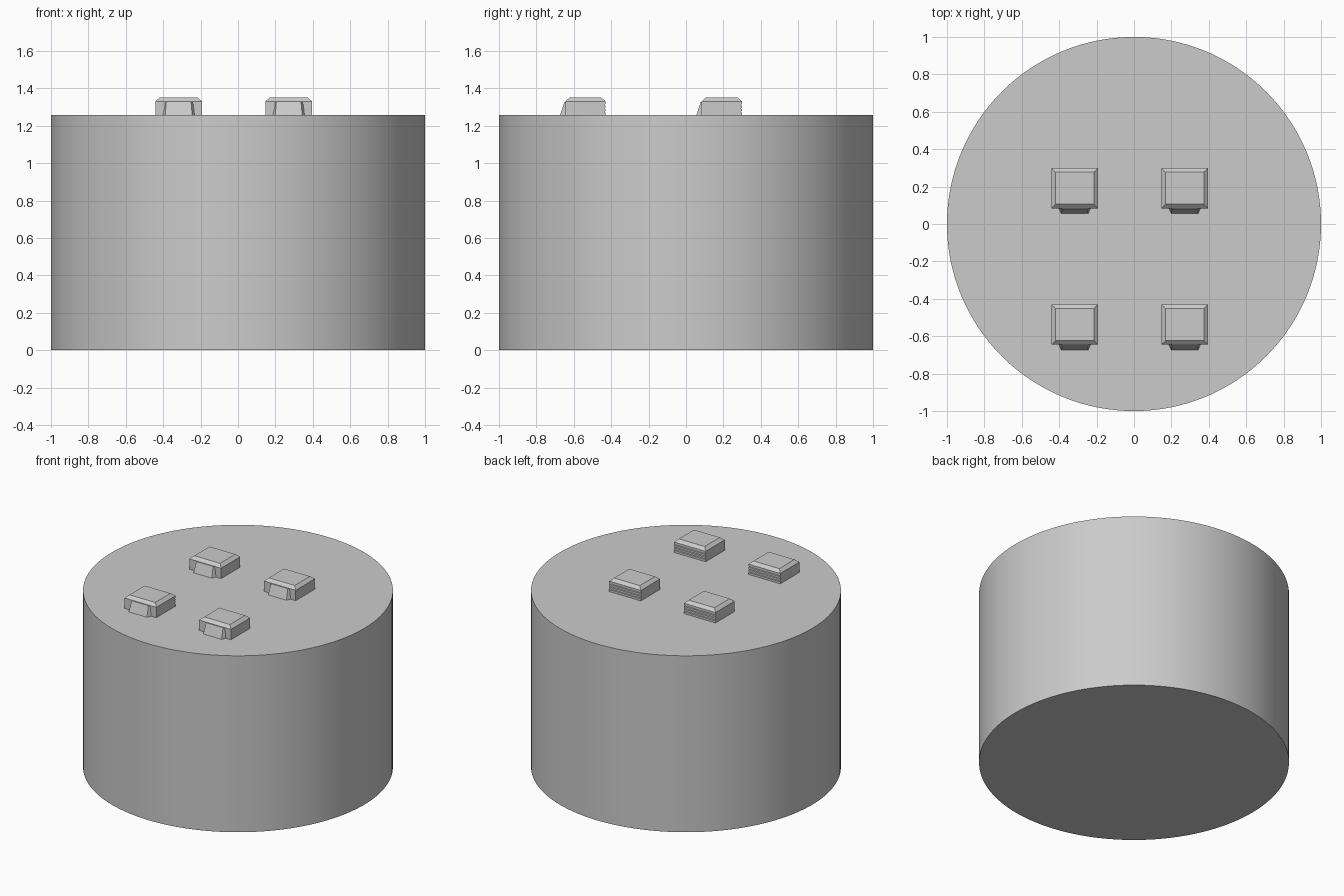
import bpy, bmesh, math

if "Cube" in bpy.data.objects:
    bpy.data.objects.remove(bpy.data.objects["Cube"])

H = 1.256          # height of the drum
grey = bpy.data.materials.new("plain grey")
grey.diffuse_color = (0.6, 0.6, 0.6, 1)
grey.use_nodes = True
grey.node_tree.nodes["Principled BSDF"].inputs["Base Color"].default_value = grey.diffuse_color


def make_object(name, bm):
    bmesh.ops.recalc_face_normals(bm, faces=bm.faces[:])
    me = bpy.data.meshes.new(name)
    bm.to_mesh(me)
    bm.free()
    me.materials.append(grey)
    ob = bpy.data.objects.new(name, me)
    bpy.context.collection.objects.link(ob)
    return ob


def loft(bm, rings):
    """Join equal-length rings of points and cap both ends."""
    loops = [[bm.verts.new(p) for p in r] for r in rings]
    n = len(loops[0])
    for a, b in zip(loops, loops[1:]):
        for i in range(n):
            j = (i + 1) % n
            bm.faces.new((a[i], a[j], b[j], b[i]))
    bm.faces.new(loops[0][::-1])
    bm.faces.new(loops[-1])


def rect(x0, x1, y0, y1, z):
    return [(x0, y0, z), (x1, y0, z), (x1, y1, z), (x0, y1, z)]


# Large smooth drum
bpy.ops.mesh.primitive_cylinder_add(vertices=128, radius=1, depth=H, location=(0, 0, H / 2))
drum = bpy.context.object
drum.name = "drum"
drum.data.materials.append(grey)
bpy.ops.object.shade_smooth_by_angle(angle=math.radians(30))


def add_block(name, x, y):
    # Body with a ribbed back and chamfered top
    bm = bmesh.new()
    w, front, back, groove = 0.125, -0.108, 0.107, 0.101
    rings = [rect(-w, w, front, back, 0)]
    ribs, top = 4, 0.074
    for i in range(1, ribs):
        z = top * i / ribs
        rings += [rect(-w, w, front, back, z - 0.004),
                  rect(-w, w, front, groove, z - 0.002),
                  rect(-w, w, front, groove, z + 0.002),
                  rect(-w, w, front, back, z + 0.004)]
    rings += [rect(-w, w, front, back, top),
              rect(-w + 0.023, w - 0.023, front + 0.022, back - 0.022, 0.094)]
    loft(bm, rings)
    make_object(name, bm).location = (x, y, H)

    # Sloping front tab with flared sides
    bm = bmesh.new()
    loft(bm, [[(-0.088, -0.10, 0), (-0.072, -0.137, 0), (0.072, -0.137, 0), (0.088, -0.10, 0)],
              [(-0.080, -0.10, 0.072), (-0.066, -0.113, 0.072),
               (0.066, -0.113, 0.072), (0.080, -0.10, 0.072)]])
    make_object(name + "_tab", bm).location = (x, y, H)


# Four blocks in a two by two grid
for row, y in (("front", -0.537), ("back", 0.192)):
    for side, x in (("left", -0.317), ("right", 0.271)):
        add_block(f"{row}_{side}_block", x, y)
